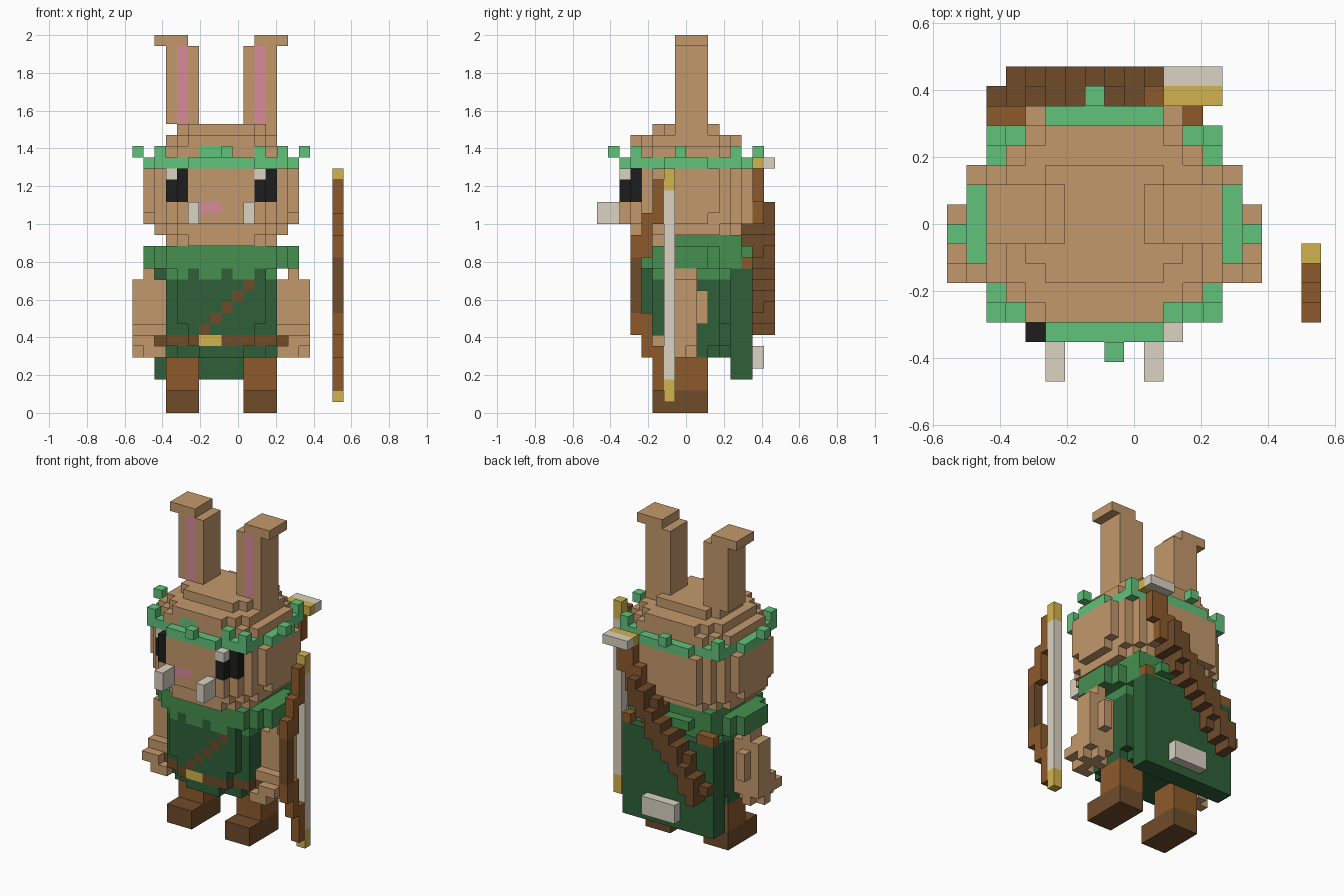
import bpy, bmesh

cube = bpy.data.objects.get("Cube")
if cube:
    bpy.data.objects.remove(cube, do_unlink=True)

V = 2 / 34  # edge of one block


def linear(c):
    c /= 255
    return c / 12.92 if c <= 0.04045 else ((c + 0.055) / 1.055) ** 2.4


PALETTE = {
    "tan": (195, 153, 108), "dark_green": (46, 96, 56), "mid_green": (69, 144, 79),
    "light_green": (97, 194, 122), "brown": (141, 90, 43), "dark_brown": (112, 76, 42),
    "gold": (210, 179, 78), "pale_grey": (219, 211, 195), "black": (29, 29, 29),
    "pink": (215, 140, 153),
}
MATS = {}
for label, rgb in PALETTE.items():
    m = bpy.data.materials.new(label)
    m.use_nodes = True
    col = (*[linear(c) for c in rgb], 1)
    m.diffuse_color = col
    m.node_tree.nodes["Principled BSDF"].inputs["Base Color"].default_value = col
    MATS[label] = m

cells = {}  # block position -> (part, colour); later blocks replace earlier ones


def box(part, colour, i, j, k):
    """Fill blocks; each range is (start, end) with the end left out."""
    for a in range(*i):
        for b in range(*j):
            for c in range(*k):
                cells[a, b, c] = (part, colour)


def pair(part, colour, i, j, k):
    """Box plus its mirror image across the body's middle."""
    box(part, colour, i, j, k)
    box(part, colour, (16 - i[1], 16 - i[0]), j, k)


def disc(part, colour, k, halves):
    """Rounded slab: half widths of the rows, going out from the middle."""
    for n, h in enumerate(halves):
        for j in (8 + n, 7 - n):
            box(part, colour, (8 - h, 8 + h), (j, j + 1), k)


def paint_front(part, colour, i, k):
    """Recolour the frontmost block of a column."""
    j = min(b for a, b, c in cells if (a, c) == (i, k))
    cells[i, j, k] = (part, colour)


# Legs and boots
pair("legs", "brown", (3, 6), (7, 10), (2, 5))
pair("boots", "dark_brown", (3, 6), (5, 10), (0, 2))

# Tunic with a raised chest and a chest strap
disc("tunic", "dark_green", (5, 13), [5, 5, 4, 2])
disc("tunic", "dark_green", (6, 8), [5, 5, 5, 3])
disc("tunic", "dark_green", (8, 12), [5, 5, 5, 4])
for t in range(5):
    paint_front("chest_strap", "dark_brown", 10 - t, 11 - t)

# Knobbly scabbard running diagonally across the back, with the sword handle
for t in range(8):
    i, mid = 10 - t, 17 - round(t * 9 / 7)
    box("scabbard", "dark_brown", (i, i + 1), (13, 16), (mid - 1, mid + 2))
    box("scabbard", "dark_brown", (i - 1, i + 2), (14, 15), (mid, mid + 1))
box("sword_handle", "brown", (10, 11), (14, 15), (18, 20))
box("sword_handle", "brown", (11, 12), (14, 15), (17, 22))
box("sword_handle", "brown", (12, 13), (14, 15), (19, 22))
box("sword_guard", "gold", (11, 14), (14, 15), (22, 23))
box("sword_pommel", "pale_grey", (11, 14), (15, 16), (22, 23))

# Cape with its plate and shoulder straps
box("cape", "dark_green", (2, 13), (12, 14), (3, 13))
box("cape_plate", "pale_grey", (6, 10), (14, 15), (4, 6))
box("shoulder_straps", "brown", (2, 4), (13, 14), (13, 14))
box("shoulder_straps", "brown", (12, 13), (13, 14), (13, 14))

# Scarf
disc("scarf", "mid_green", (13, 15), [7, 7, 6, 5])
box("scarf", "mid_green", (3, 13), (12, 13), (13, 15))
box("scarf", "mid_green", (5, 11), (13, 14), (14, 15))
disc("scarf", "mid_green", (12, 13), [5, 5, 5, 4])
for i in (5, 8, 11):
    paint_front("tunic", "dark_green", i, 12)

# Arms and spread hands
pair("arms", "tan", (1, 2), (7, 9), (12, 13))
pair("arms", "tan", (0, 3), (7, 9), (7, 12))
pair("arms", "tan", (1, 2), (9, 10), (8, 11))
pair("hands", "tan", (0, 3), (6, 9), (6, 8))
pair("hands", "tan", (0, 3), (7, 8), (5, 6))
pair("hands", "tan", (1, 2), (5, 9), (5, 7))
pair("hands", "tan", (0, 1), (5, 6), (6, 7))
pair("hands", "tan", (2, 3), (5, 6), (5, 6))

# Belt across the front with its buckle
for i in range(2, 14):
    paint_front("belt", "gold" if i in (6, 7) else "dark_brown", i, 6)

# Head, stepped in at the chin and crown
disc("head", "tan", (15, 16), [5, 5, 5, 4, 3])
disc("head", "tan", (16, 17), [6, 6, 6, 5, 4])
disc("head", "tan", (17, 18), [7, 7, 6, 6, 5, 4])
disc("head", "tan", (18, 22), [7, 7, 7, 6, 5, 4])
disc("head", "tan", (23, 24), [6, 6, 6, 5, 4])
disc("head", "tan", (24, 25), [5, 5, 5, 4, 3])
disc("head", "tan", (25, 26), [4, 4, 3])
box("scarf", "mid_green", (3, 13), (7, 13), (15, 16))

# Face
for i, k in [(a, c) for a in (3, 4, 11, 12) for c in (19, 20, 21)]:
    glint = k == 21 and i in (3, 11)
    paint_front("eyes", "pale_grey" if glint else "black", i, k)
for i in (6, 7):
    paint_front("nose", "pink", i, 18)
pair("teeth", "pale_grey", (5, 6), (0, 2), (17, 19))

# Leaf wreath with raised buds and leaves lying on the forehead
disc("wreath", "light_green", (22, 23), [7, 7, 6, 6, 6, 3])
for i in (6, 7, 11):
    paint_front("wreath", "light_green", i, 23)
BUDS = [(8, 1), (7, 14), (0, 7), (15, 7), (2, 3), (13, 3), (2, 12), (13, 12)]
for i, j in BUDS:
    box("wreath", "light_green", (i, i + 1), (j, j + 1), (23, 24))

# Ears with folded tips and pink linings
pair("ears", "tan", (3, 6), (7, 10), (26, 33))
pair("ears", "tan", (2, 5), (7, 10), (33, 34))
box("ears", "tan", (12, 13), (7, 10), (25, 26))
pair("ear_linings", "pink", (4, 5), (7, 8), (26, 33))

# Bow standing beside the body
bow = (18, 19)
for j, low, high in [(5, (2, 6), (17, 21)), (4, (5, 9), (14, 18)), (3, (7, 9), (14, 16))]:
    for k in (low, high):
        box("bow", "brown", bow, (j, j + 1), k)
box("bow_grip", "dark_brown", bow, (3, 4), (9, 14))
box("bow_string", "pale_grey", bow, (6, 7), (3, 20))
for k in ((1, 3), (20, 22)):
    box("bow_tips", "gold", bow, (6, 7), k)

# Turn the exposed block sides of each part into a mesh
SIDES = [(axis, s) for axis in range(3) for s in (0, 1)]
for part in dict.fromkeys(p for p, _ in cells.values()):
    own = {c: colour for c, (p, colour) in cells.items() if p == part}
    colours = list(dict.fromkeys(own.values()))
    bm = bmesh.new()
    verts = {}
    for cell, colour in own.items():
        for axis, s in SIDES:
            near = list(cell)
            near[axis] += 1 if s else -1
            if tuple(near) in cells:
                continue
            u, w = (axis + 1) % 3, (axis + 2) % 3
            loop = []
            for du, dw in ((0, 0), (1, 0), (1, 1), (0, 1)):
                p = list(cell)
                p[axis] += s
                p[u] += du
                p[w] += dw
                key = tuple(p)
                if key not in verts:
                    verts[key] = bm.verts.new(((p[0] - 9.5) * V, (p[1] - 8) * V, p[2] * V))
                loop.append(verts[key])
            face = bm.faces.new(loop if s else loop[::-1])
            face.material_index = colours.index(colour)
    mesh = bpy.data.meshes.new(part)
    bm.to_mesh(mesh)
    bm.free()
    for colour in colours:
        mesh.materials.append(MATS[colour])
    bpy.context.scene.collection.objects.link(bpy.data.objects.new(part, mesh))
